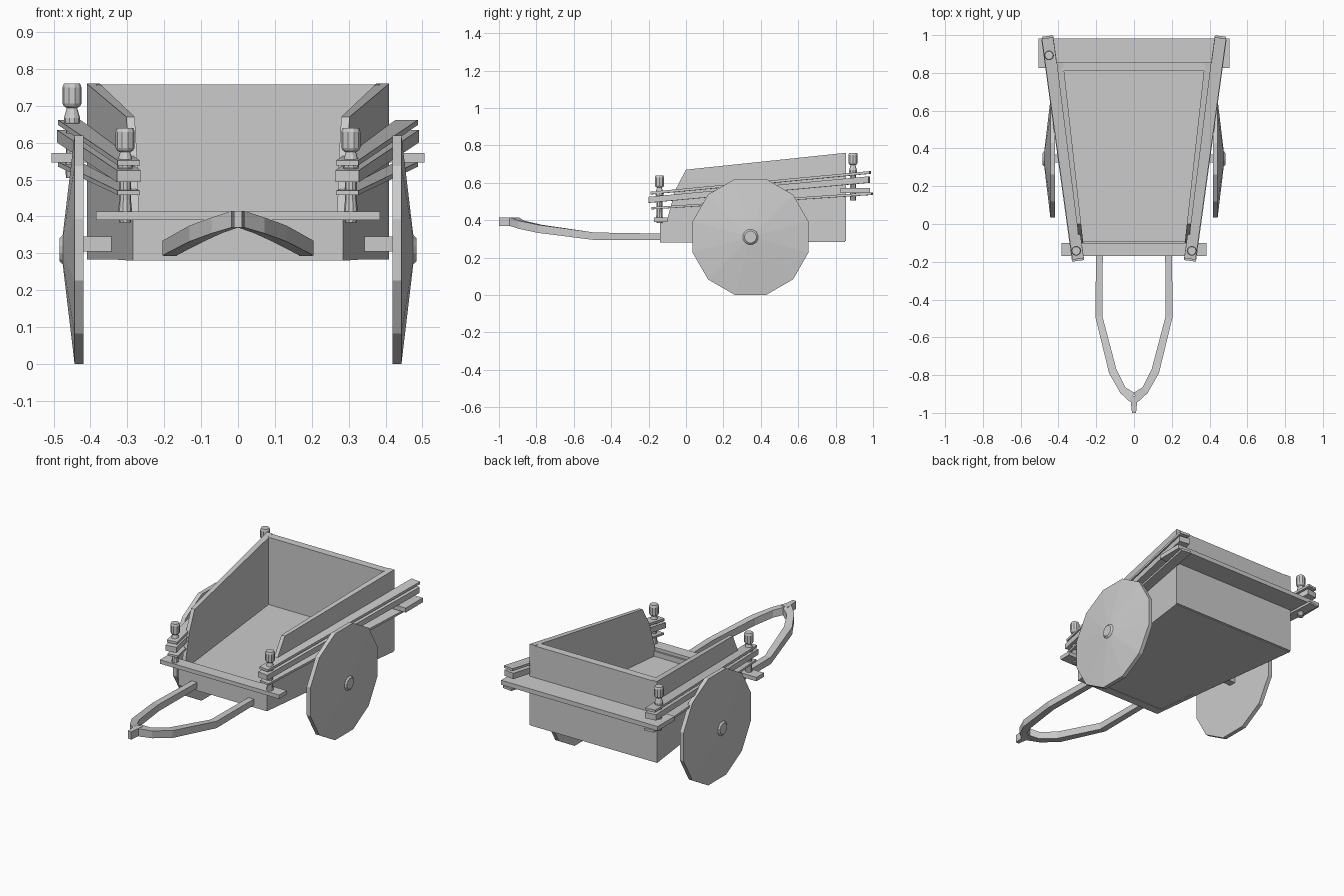
import bpy, bmesh
from math import cos, sin, pi

if "Cube" in bpy.data.objects:
    bpy.data.objects.remove(bpy.data.objects["Cube"])


def loft(name, rings, mirror=False):
    """Skin a list of equal-sized closed rings, cap the ends, optionally mirror in x."""
    bm = bmesh.new()
    for s in ((1, -1) if mirror else (1,)):
        vs = [[bm.verts.new((s * x, y, z)) for x, y, z in r] for r in rings]
        n = len(vs[0])
        for a, b in zip(vs, vs[1:]):
            for i in range(n):
                j = (i + 1) % n
                bm.faces.new((a[i], a[j], b[j], b[i]))
        bm.faces.new(vs[0])
        bm.faces.new(vs[-1])
    bmesh.ops.recalc_face_normals(bm, faces=bm.faces)
    me = bpy.data.meshes.new(name)
    bm.to_mesh(me)
    bm.free()
    ob = bpy.data.objects.new(name, me)
    bpy.context.collection.objects.link(ob)
    return ob


def slab(name, front, back, z0, z1, y0, y1):
    """Board centred on x = 0, with its own half width at front and back."""
    plan = [(-front, y0), (front, y0), (back, y1), (-back, y1)]
    return loft(name, [[(x, y, z) for x, y in plan] for z in (z0, z1)])


def outer(y):
    return 0.285 + (y + 0.14) * 0.1256


def inner(y):
    return 0.27 + (y + 0.09) * 0.111


# Tub: floor, side walls with cut-down fronts, back and low front board
slab("floor", outer(-0.13), outer(0.85), 0.283, 0.365, -0.13, 0.85)
wall = [(-0.14, 0.28), (0.855, 0.288), (0.855, 0.76), (0.0, 0.67),
        (-0.058, 0.56), (-0.1, 0.405), (-0.14, 0.405)]
loft("side_walls", [[(f(y), y, z) for y, z in wall] for f in (outer, inner)], True)
slab("back_wall", inner(0.81), outer(0.855), 0.288, 0.757, 0.81, 0.855)
slab("front_board", outer(-0.14), inner(-0.09), 0.28, 0.395, -0.14, -0.09)

# Cross boards carrying the posts and rails
slab("front_crossbar", 0.385, 0.385, 0.39, 0.413, -0.17, -0.1)
slab("rear_crossbar", 0.505, 0.505, 0.546, 0.572, 0.825, 0.983)

# Three rails down each side: front z range, rear z range, half width, y ends
rails = [("upper", 0.538, 0.552, 0.648, 0.662, 0.030, -0.185, 0.985),
         ("middle", 0.493, 0.525, 0.600, 0.634, 0.032, -0.195, 0.98),
         ("lower", 0.458, 0.470, 0.535, 0.548, 0.030, -0.18, 0.995)]
for label, a0, a1, b0, b1, w, ya, yb in rails:
    rings = []
    for y, z0, z1, x in ((ya, a0, a1, 0.296), (yb, b0, b1, 0.458)):
        t = 0.14 * w
        rings.append([(x - w, y + t, z0), (x + w, y - t, z0),
                      (x + w, y - t, z1), (x - w, y + t, z1)])
    loft(label + "_rails", rings, True)

# Turned posts: radius and height above the foot
turned = [(0.016, 0.0), (0.019, 0.03), (0.016, 0.06), (0.016, 0.14), (0.022, 0.15),
          (0.022, 0.163), (0.014, 0.19), (0.022, 0.195), (0.026, 0.202),
          (0.026, 0.245), (0.022, 0.256)]


def post(name, x, y, z, mirror):
    loft(name, [[(x + r * cos(i * pi / 5), y + r * sin(i * pi / 5), z + h)
                 for i in range(10)] for r, h in turned], mirror)


post("front_posts", 0.306, -0.142, 0.384, True)
post("rear_post", -0.45, 0.893, 0.504, False)

# Twelve-sided solid wheels with raised hub, on a square axle
disc = [(0.419, 0.321), (0.443, 0.321), (0.475, 0.042), (0.484, 0.032)]
loft("wheels", [[(x, 0.345 + r * cos((i + 0.5) * pi / 6), 0.31 + r * sin((i + 0.5) * pi / 6))
                 for i in range(12)] for x, r in disc], True)
slab("axle", 0.425, 0.425, 0.305, 0.346, 0.325, 0.367)

# Curved drawbar: inner x, y, outer x, y, bottom and top height
bar = [(0.165, -0.12, 0.2, -0.12, 0.293, 0.328),
       (0.167, -0.49, 0.205, -0.49, 0.294, 0.334),
       (0.093, -0.77, 0.132, -0.79, 0.332, 0.375),
       (0.045, -0.865, 0.072, -0.895, 0.354, 0.397),
       (0.0, -0.893, 0.018, -0.945, 0.37, 0.415)]
rings = [[(a, b, z0), (c, d, z0), (c, d, z1), (a, b, z1)] for a, b, c, d, z0, z1 in bar]
rings.append([(0, -0.96, 0.37), (0.018, -0.95, 0.37), (0.018, -0.95, 0.415), (0, -0.96, 0.415)])
loft("drawbar", rings[:5], True)
slab("drawbar_tip", 0.011, 0.02, 0.37, 0.415, -1.0, -0.91)
